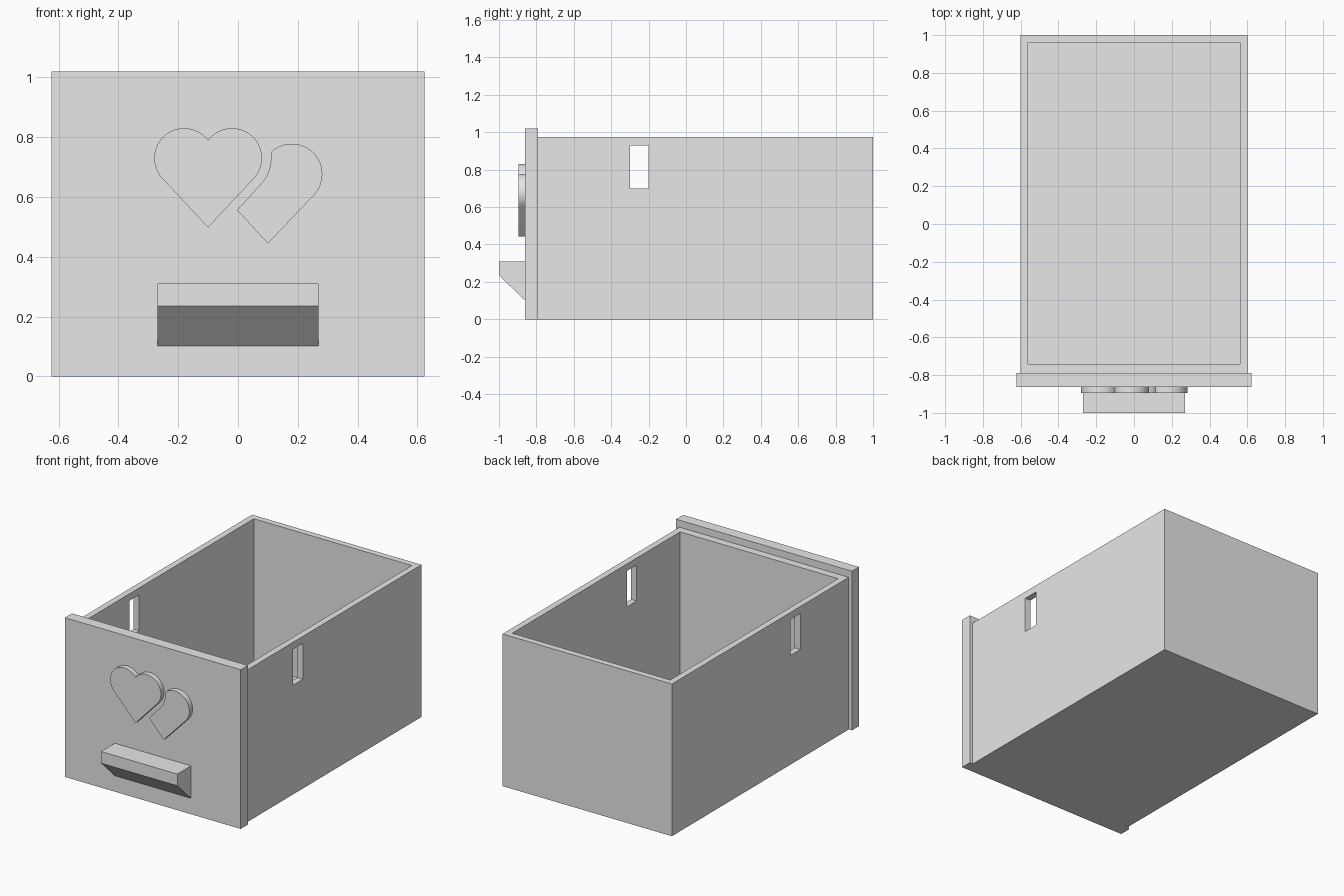
import bpy, bmesh
from math import radians, cos, sin

old = bpy.data.objects.get("Cube")
if old:
    bpy.data.objects.remove(old, do_unlink=True)

GREY = (0.8, 0.8, 0.8, 1)
grey = bpy.data.materials.new("plain_grey")
grey.use_nodes = True
grey.diffuse_color = GREY
grey.node_tree.nodes["Principled BSDF"].inputs["Base Color"].default_value = GREY


def prism(name, points, axis, start, end):
    """Extrude a closed outline along x or y."""
    bm = bmesh.new()
    place = {"x": lambda p: (start, p[0], p[1]), "y": lambda p: (p[0], start, p[1])}[axis]
    face = bm.faces.new([bm.verts.new(place(p)) for p in points])
    out = bmesh.ops.extrude_face_region(bm, geom=[face])
    depth = end - start
    verts = [g for g in out["geom"] if isinstance(g, bmesh.types.BMVert)]
    bmesh.ops.translate(bm, verts=verts, vec=(depth, 0, 0) if axis == "x" else (0, depth, 0))
    bmesh.ops.recalc_face_normals(bm, faces=bm.faces)
    mesh = bpy.data.meshes.new(name)
    bm.to_mesh(mesh)
    bm.free()
    mesh.materials.append(grey)
    obj = bpy.data.objects.new(name, mesh)
    bpy.context.collection.objects.link(obj)
    return obj


def box(name, x, y, z):
    return prism(name, [(x[0], z[0]), (x[1], z[0]), (x[1], z[1]), (x[0], z[1])], "y", *y)


def activate(obj):
    bpy.ops.object.select_all(action="DESELECT")
    obj.select_set(True)
    bpy.context.view_layer.objects.active = obj


def cut(obj, cutter):
    mod = obj.modifiers.new("cut", "BOOLEAN")
    mod.operation, mod.solver, mod.object = "DIFFERENCE", "EXACT", cutter
    activate(obj)
    bpy.ops.object.modifier_apply(modifier=mod.name)
    bpy.data.objects.remove(cutter, do_unlink=True)


def arc(cx, cz, r, a, b, n=24):
    angles = [radians(a + (b - a) * i / n) for i in range(n + 1)]
    return [(cx + r * cos(t), cz + r * sin(t)) for t in angles]


# Open drawer box with a slot through both side walls
body = box("drawer_box", (-0.6, 0.6), (-0.79, 1), (0, 0.975))
cut(body, box("cavity_cutter", (-0.56, 0.56), (-0.74, 0.96), (0.04, 1.2)))
cut(body, box("slot_cutter", (-0.8, 0.8), (-0.3, -0.2), (0.7, 0.93)))

# Front panel, slightly wider and taller than the box
box("front_panel", (-0.623, 0.623), (-0.862, -0.79), (0, 1.02))

# Wedge handle
prism("handle", [(-0.862, 0.31), (-1, 0.31), (-1, 0.235), (-0.862, 0.102)], "x", -0.27, 0.27)

# Whole heart, and a second heart cut back where it passes behind the first
whole = [(-0.1, 0.498)] + arc(-0.02, 0.73, 0.1, -43, 143) + arc(-0.18, 0.73, 0.1, 37, 223)[1:]
partial = ([(0.1, 0.444)] + arc(0.18, 0.676, 0.102, -43, 131)
           + arc(-0.02, 0.73, 0.13, 0, -43) + [(-0.003, 0.556)])
for name, outline in (("whole_heart", whole), ("partial_heart", partial)):
    activate(prism(name, outline, "y", -0.895, -0.862))
    bpy.ops.object.shade_smooth_by_angle(angle=radians(30))
